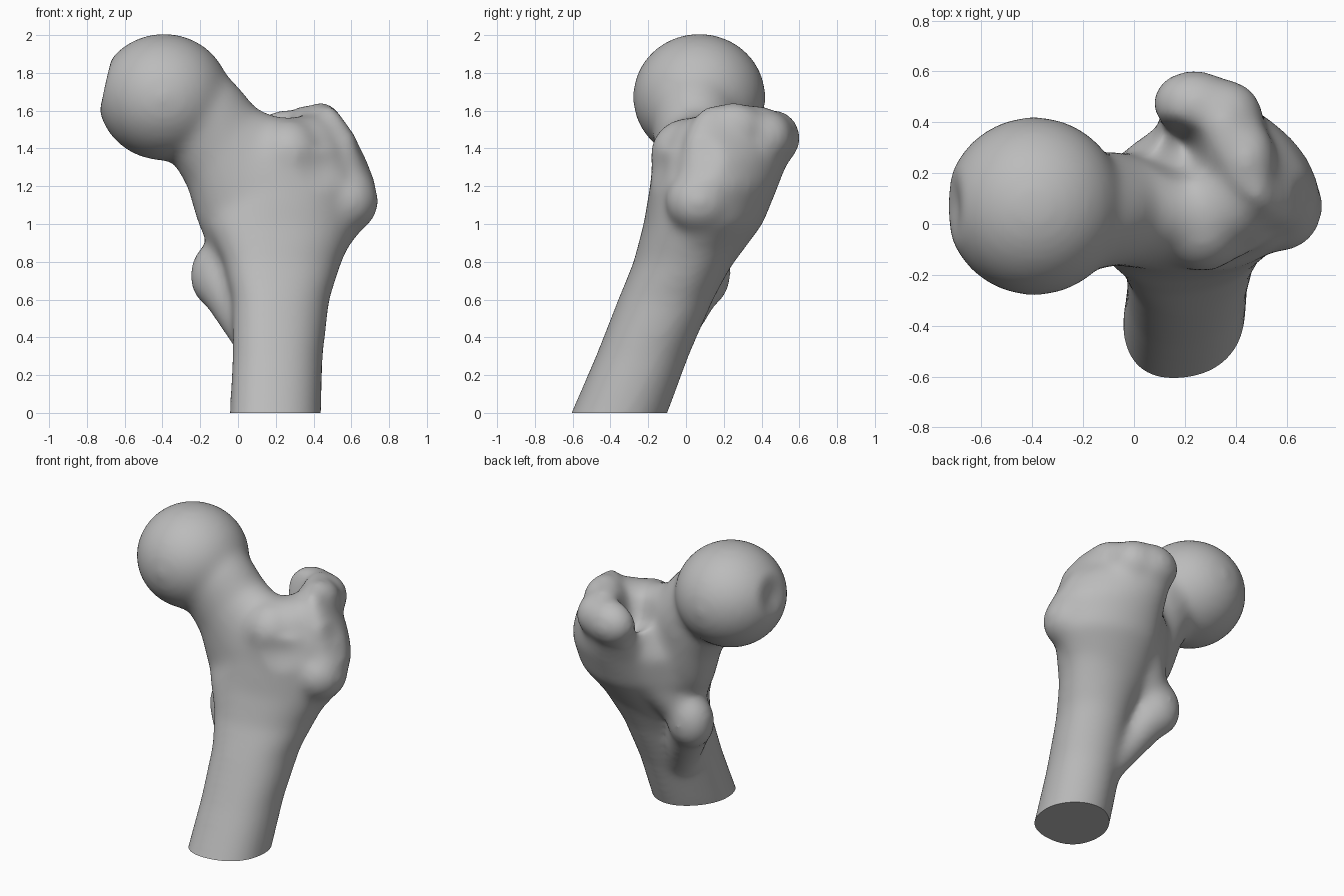
import bpy, bmesh, math
from mathutils import Vector, Matrix

cube = bpy.data.objects.get("Cube")
if cube:
    bpy.data.objects.remove(cube)

bone = bmesh.new()


def blob(centre, radii, turn=0, tilt=0):
    """Ellipsoid, tilted about y and then turned about z."""
    m = (Matrix.Translation(centre) @ Matrix.Rotation(math.radians(turn), 4, 'Z')
         @ Matrix.Rotation(math.radians(tilt), 4, 'Y') @ Matrix.Diagonal((*radii, 1)))
    bmesh.ops.create_uvsphere(bone, u_segments=40, v_segments=24, radius=1, matrix=m)


def loft(sections, front=1.0, back=1.0, n=40):
    """Sections: (end a xz), (end b xz), middle y, y radius, skew of end a to the front.
    Powers below 1 square off the front or back half."""
    rings = []
    for (ax, az), (bx, bz), y, ry, skew in sections:
        mid = Vector(((ax + bx) / 2, y, (az + bz) / 2))
        half = Vector(((ax - bx) / 2, -skew, (az - bz) / 2))
        ring = []
        for i in range(n):
            t = 2 * math.pi * i / n
            power = back if math.sin(t) > 0 else front
            c, s = [math.copysign(abs(k) ** power, k) for k in (math.cos(t), math.sin(t))]
            ring.append(bone.verts.new(mid + half * c + Vector((0, ry * s, 0))))
        rings.append(ring)
    faces = [bone.faces.new(rings[0]), bone.faces.new(rings[-1])]
    for a, b in zip(rings, rings[1:]):
        for i in range(n):
            j = (i + 1) % n
            faces.append(bone.faces.new((a[i], a[j], b[j], b[i])))
    bmesh.ops.recalc_face_normals(bone, faces=faces)


def ridge(start, end, r0, r1, steps=10):
    """Row of overlapping spheres from start to end."""
    for i in range(steps):
        f = i / (steps - 1)
        r = r0 + (r1 - r0) * f
        blob(Vector(start).lerp(Vector(end), f), (r, r, r))


# Slanted shaft, begun below the cut end
loft([((.44, -.2), (-.05, -.2), -.44, .255, -.03),
      ((.44, 0), (-.045, 0), -.35, .255, -.03),
      ((.45, .3), (-.03, .3), -.23, .245, -.03),
      ((.485, .6), (-.03, .6), -.105, .25, -.04),
      ((.55, .8), (-.08, .8), -.01, .26, -.05),
      ((.64, 1), (-.18, 1), .08, .3, -.04),
      ((.65, 1.2), (-.13, 1.2), .12, .31, -.02),
      ((.56, 1.4), (0, 1.4), .11, .28, 0)], front=.85, back=1.1)

# Neck flaring into the shaft
loft([((-.15, 1.88), (-.58, 1.45), .06, .25, 0),
      ((0, 1.73), (-.36, 1.35), .05, .235, 0),
      ((.1, 1.61), (-.27, 1.2), .06, .225, 0),
      ((.2, 1.57), (-.21, .99), .05, .22, 0),
      ((.34, 1.56), (-.09, .75), .02, .21, 0),
      ((.45, 1.45), (.2, .7), .02, .2, 0)])

# Ball head
blob((-.392, .07, 1.672), (.353, .353, .337))

# Greater trochanter: diagonal body, side knob, crest top, rear hook
loft([((.42, .55), (.08, .55), -.06, .15, 0),
      ((.49, .75), (.05, .75), .05, .17, .02),
      ((.68, 1), (.05, 1), .17, .23, .06),
      ((.73, 1.2), (.08, 1.2), .22, .25, .1),
      ((.7, 1.35), (.1, 1.35), .26, .24, .16),
      ((.62, 1.47), (.14, 1.47), .29, .21, .2),
      ((.55, 1.57), (.24, 1.57), .28, .16, .17),
      ((.5, 1.63), (.33, 1.63), .26, .1, .12)])
blob((.58, .07, 1.12), (.165, .18, .17))
blob((.44, .25, 1.51), (.12, .17, .135))
blob((.25, .465, 1.455), (.18, .14, .15), turn=-10)
blob((.36, .42, 1.46), (.15, .15, .15))
# Front swelling and the saddle beside it
blob((.27, 0, 1.37), (.18, .19, .19))
blob((.37, .1, 1.38), (.2, .2, .2))
# Rear crest and lesser trochanter
ridge((.22, .26, 1.2), (-.04, .09, .8), .16, .13)
blob((-.1, .095, .74), (.155, .145, .19), tilt=12)
ridge((-.08, .06, .68), (.1, -.1, .36), .14, .11)

mesh = bpy.data.meshes.new("thigh_bone")
bone.to_mesh(mesh)
bone.free()
obj = bpy.data.objects.new("thigh_bone", mesh)
bpy.context.scene.collection.objects.link(obj)
bpy.context.view_layer.objects.active = obj
obj.select_set(True)


def apply(kind, **settings):
    mod = obj.modifiers.new(kind.lower(), kind)
    for key, value in settings.items():
        setattr(mod, key, value)
    bpy.ops.object.modifier_apply(modifier=mod.name)


# Fuse the parts into one skin
apply('REMESH', mode='VOXEL', voxel_size=.02)
apply('SMOOTH', factor=.5, iterations=32)

# Dents: head pit, fossa beside the hook, hollows on the front and side
dents = [((-.72, .07, 1.74), .17, (.04, 0, -.01)),
         ((.19, .31, 1.48), .16, (.01, 0, -.12)),
         ((.42, -.1, 1.3), .16, (-.01, .03, 0)),
         ((.65, .08, 1.34), .15, (-.03, .02, 0))]
for v in mesh.vertices:
    for centre, radius, push in dents:
        f = max(0, 1 - (v.co - Vector(centre)).length / radius)
        v.co += Vector(push) * (f * f * (3 - 2 * f))
apply('SMOOTH', factor=.5, iterations=4)

# Flat cut end of the shaft
cut = bmesh.new()
cut.from_mesh(mesh)
ends = bmesh.ops.bisect_plane(cut, geom=cut.verts[:] + cut.edges[:] + cut.faces[:],
                              plane_co=(0, 0, 0), plane_no=(0, 0, 1), clear_inner=True)
rim = [e for e in ends["geom_cut"] if isinstance(e, bmesh.types.BMEdge)]
bmesh.ops.contextual_create(cut, geom=rim)
cut.to_mesh(mesh)
cut.free()

grey = bpy.data.materials.new("bone_grey")
grey.use_nodes = True
colour = (.5, .5, .5, 1)
grey.diffuse_color = colour
grey.node_tree.nodes["Principled BSDF"].inputs["Base Color"].default_value = colour
mesh.materials.append(grey)
bpy.ops.object.shade_smooth_by_angle(angle=math.radians(50))
